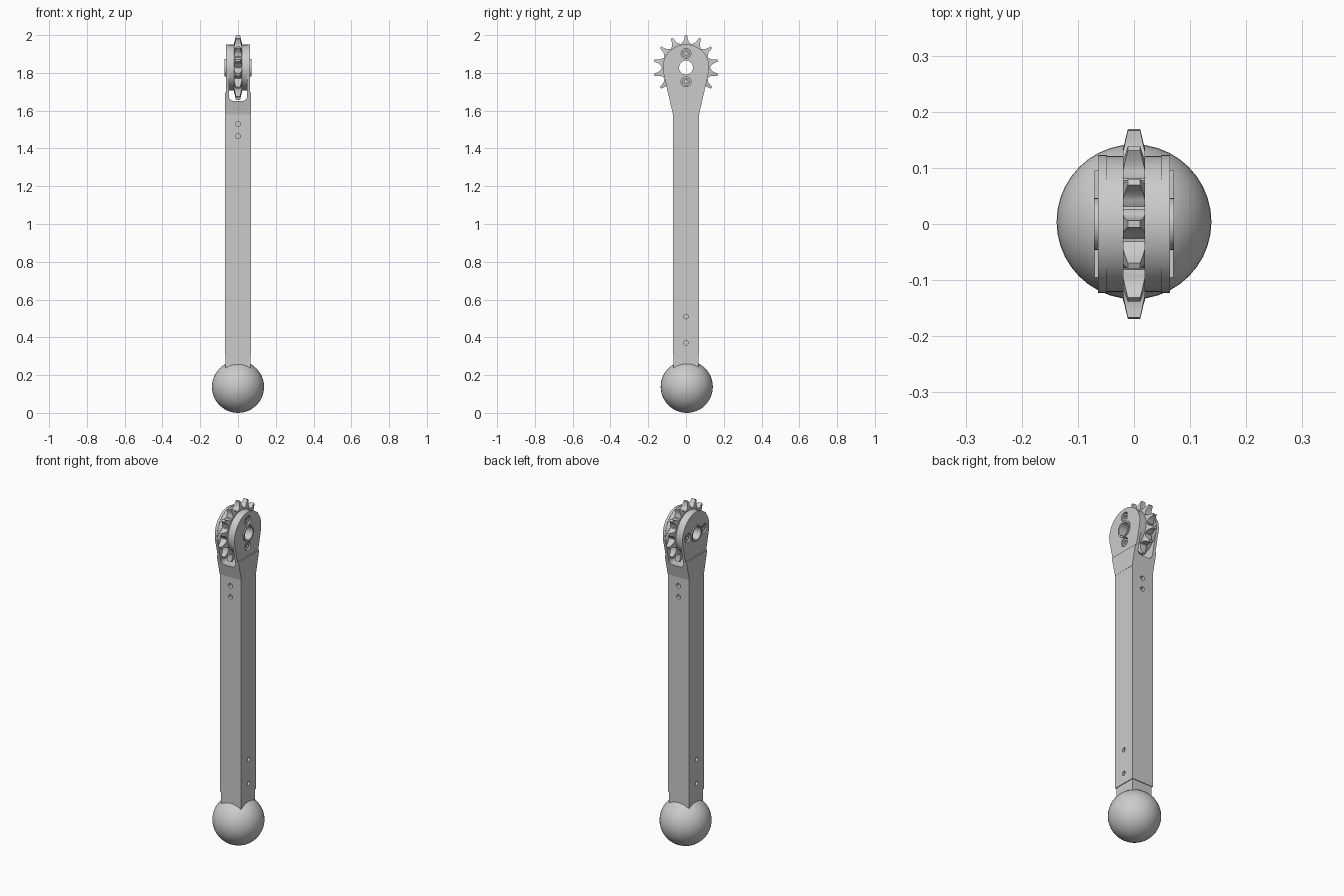
import bpy, bmesh
from math import sin, cos, pi, atan2, acos, hypot
from mathutils import Vector

cube = bpy.data.objects.get("Cube")
if cube:
    bpy.data.objects.remove(cube)

grey = bpy.data.materials.new("light grey")
grey.use_nodes = True
COLOR = (0.6, 0.6, 0.6, 1)
grey.diffuse_color = COLOR
grey.node_tree.nodes["Principled BSDF"].inputs["Base Color"].default_value = COLOR

AXLE_Z = 1.828
CHEEK_R = 0.123
TUBE = 0.069


def finish(name, bm, smooth=True):
    bmesh.ops.recalc_face_normals(bm, faces=bm.faces)
    mesh = bpy.data.meshes.new(name)
    bm.to_mesh(mesh)
    bm.free()
    ob = bpy.data.objects.new(name, mesh)
    bpy.context.collection.objects.link(ob)
    mesh.materials.append(grey)
    if smooth:
        shade(ob)
    return ob


def shade(ob):
    bpy.ops.object.select_all(action='DESELECT')
    ob.select_set(True)
    bpy.context.view_layer.objects.active = ob
    bpy.ops.object.shade_smooth_by_angle(angle=0.6)


def circle(u, v, r, n=48, start=0.0, sweep=2 * pi):
    count = n if sweep >= 2 * pi else n + 1
    return [(u + r * cos(start + sweep * i / n), v + r * sin(start + sweep * i / n))
            for i in range(count)]


def prism(name, outline, axis, lo, hi):
    """Extrude a flat outline along one axis."""
    place = {'x': lambda u, v, t: (t, u, v),
             'y': lambda u, v, t: (u, t, v),
             'z': lambda u, v, t: (u, v, t)}[axis]
    bm = bmesh.new()
    a, b = ([bm.verts.new(place(u, v, t)) for u, v in outline] for t in (lo, hi))
    bm.faces.new(a)
    bm.faces.new(b)
    n = len(outline)
    for i in range(n):
        j = (i + 1) % n
        bm.faces.new((a[i], a[j], b[j], b[i]))
    return finish(name, bm)


def square(h):
    return [(-h, -h), (h, -h), (h, h), (-h, h)]


def cut(targets, cutter):
    """Subtract a cutter from each target, then discard it."""
    cutter.hide_render = True
    for ob in targets:
        mod = ob.modifiers.new("cut", 'BOOLEAN')
        mod.operation = 'DIFFERENCE'
        mod.solver = 'EXACT'
        mod.object = cutter
        bpy.context.view_layer.objects.active = ob
        bpy.ops.object.modifier_apply(modifier=mod.name)
        shade(ob)
    bpy.data.objects.remove(cutter)


# Ball foot
bm = bmesh.new()
bmesh.ops.create_uvsphere(bm, u_segments=40, v_segments=24, radius=0.138)
bmesh.ops.translate(bm, verts=bm.verts, vec=Vector((0, 0.004, 0.138)))
finish("ball_foot", bm)

# Neck and square tube
prism("foot_neck", square(0.065), 'z', 0.16, 0.32)
tube = prism("square_tube", square(TUBE), 'z', 0.31, 1.58)

# Blind fixing holes: upper pair front and back, lower pair on both sides
for side in (-1, 1):
    span = sorted((side * 0.05, side * 0.09))
    for z in (1.465, 1.53):
        cut([tube], prism("hole_cutter", circle(0, z, 0.013, 20), 'y', *span))
    for z in (0.37, 0.51):
        cut([tube], prism("hole_cutter", circle(0, z, 0.012, 20), 'x', *span))

# Fork: tapered sides run tangent into round cheeks
drop = 1.58 - AXLE_Z
tangent = atan2(drop, TUBE) + acos(CHEEK_R / hypot(drop, TUBE))
cheek = [(-TUBE, 1.58), (TUBE, 1.58)]
cheek += circle(0, AXLE_Z, CHEEK_R, 40, tangent, pi - 2 * tangent)
fork = prism("fork_cheeks", cheek, 'x', -0.064, 0.064)

shoulder = 1.695
wide = TUBE + (shoulder - 1.58) * (CHEEK_R * cos(tangent) - TUBE) / (
    CHEEK_R * sin(tangent) - drop)
base = prism("fork_base", [(-TUBE, 1.58), (TUBE, 1.58), (wide, shoulder), (-wide, shoulder)],
             'x', -0.07, 0.07)

# Slot between the cheeks with rounded lower corners
slot = [(0.048, 2.1), (-0.048, 2.1)]
slot += circle(-0.023, 1.677, 0.025, 8, pi, pi / 2)
slot += circle(0.023, 1.677, 0.025, 8, 1.5 * pi, pi / 2)
cut([fork, base], prism("slot_cutter", slot, 'y', -0.3, 0.3))

# Drum, sprocket disc and raised hub rings
drum = prism("wheel_drum", circle(0, AXLE_Z, 0.121, 64), 'x', -0.0485, 0.0485)
disc = prism("sprocket_disc", circle(0, AXLE_Z, 0.127, 56), 'x', -0.02, 0.02)
hubs = [prism("hub_ring_" + n, circle(0, AXLE_Z, 0.046), 'x', *sorted((s * 0.06, s * 0.071)))
        for n, s in (("left", 1), ("right", -1))]

# Sprocket teeth, lofted from root to tip: (radius, half width, half thickness)
sections = [(0.118, 0.028, 0.02), (0.129, 0.0235, 0.02), (0.134, 0.0175, 0.02),
            (0.143, 0.012, 0.0175), (0.157, 0.0085, 0.0145), (0.172, 0.006, 0.011)]
TEETH = 14
bm = bmesh.new()
for k in range(TEETH):
    a = 2 * pi * k / TEETH
    rings = []
    for r, w, t in sections:
        ring = []
        for su, st in ((-1, -1), (1, -1), (1, 1), (-1, 1)):
            y = r * sin(a) + su * w * cos(a)
            z = r * cos(a) - su * w * sin(a)
            ring.append(bm.verts.new((st * t, y, AXLE_Z + z)))
        rings.append(ring)
    bm.faces.new(rings[0])
    bm.faces.new(rings[-1])
    for p, q in zip(rings, rings[1:]):
        for i in range(4):
            j = (i + 1) % 4
            bm.faces.new((p[i], p[j], q[j], q[i]))
finish("sprocket_teeth", bm)

# Axle bore right through
cut([fork, drum, disc] + hubs,
    prism("bore_cutter", circle(0, AXLE_Z, 0.037), 'x', -0.2, 0.2))

# Counterbored bolts: stacked on the left cheek, side by side on the right
for side, dy, dz in ((1, 0, 0.075), (-1, 0.075, 0)):
    for n, s in (("a", 1), ("b", -1)):
        y, z = s * dy, AXLE_Z + s * dz
        cut([fork], prism("bolt_cutter", circle(y, z, 0.026, 32), 'x',
                          *sorted((side * 0.04, side * 0.09))))
        bolt = prism("bolt_" + ("left_" if side > 0 else "right_") + n,
                     circle(y, z, 0.021, 32), 'x', *sorted((side * 0.04, side * 0.058)))
        cut([bolt], prism("socket_cutter", circle(y, z, 0.012, 6), 'x',
                          *sorted((side * 0.05, side * 0.09))))
